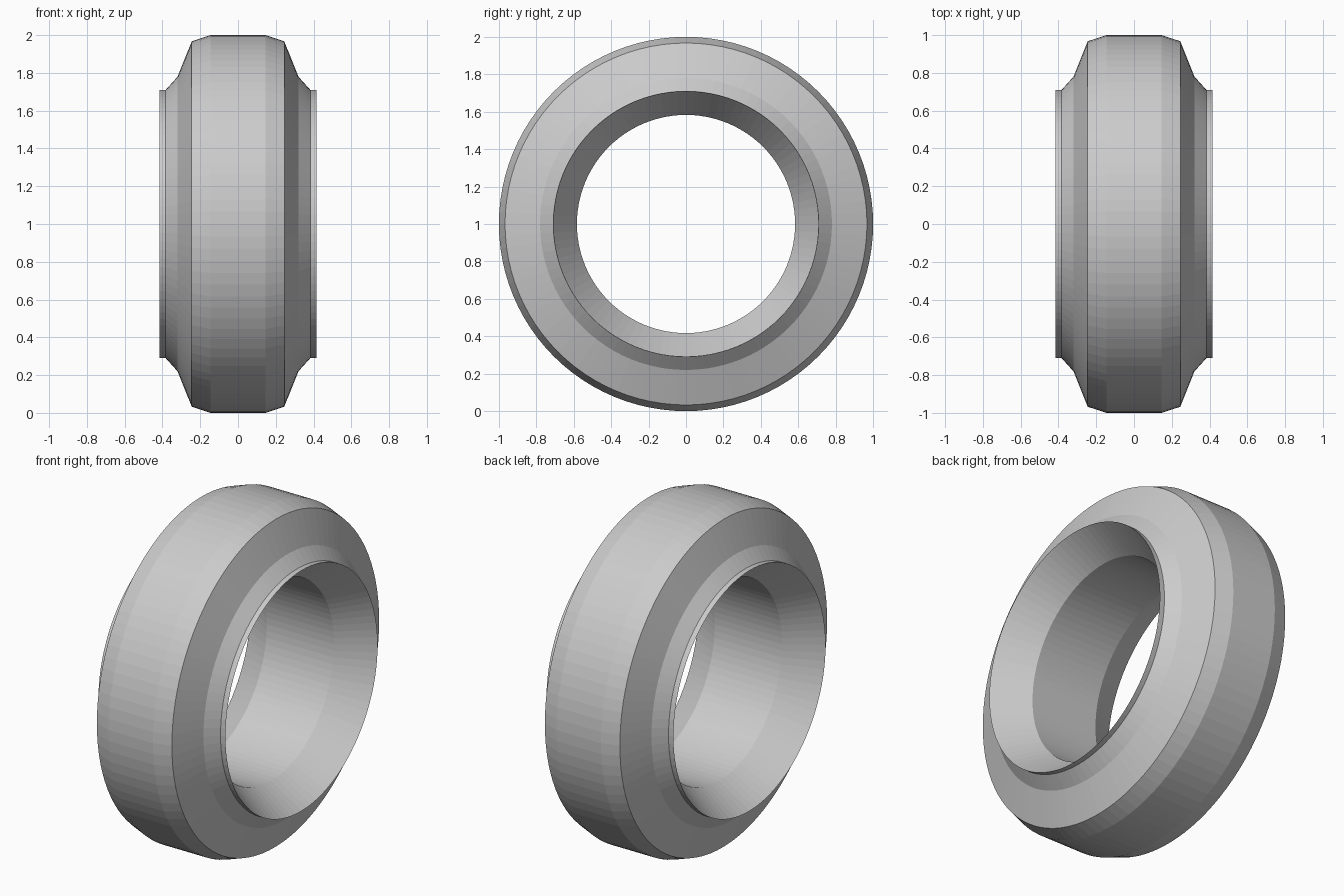
import bpy, bmesh
from math import cos, sin, tau

cube = bpy.data.objects.get("Cube")
if cube:
    bpy.data.objects.remove(cube, do_unlink=True)

SEGMENTS = 96

# Plain grey for the whole ring
grey = bpy.data.materials.new("plain grey")
grey.use_nodes = True
colour = (0.6, 0.6, 0.6, 1)
grey.diffuse_color = colour
grey.node_tree.nodes["Principled BSDF"].inputs["Base Color"].default_value = colour

# Half of the cross-section as (x, radius): tread, shoulder, sidewall, lip, bore
half = [(0.145, 1.0), (0.245, 0.967), (0.32, 0.78), (0.383, 0.71),
        (0.415, 0.71), (0.22, 0.583)]
profile = half + [(-x, r) for x, r in reversed(half)]

# Sweep the closed cross-section round the x axis
bm = bmesh.new()
rings = []
for i in range(SEGMENTS):
    a = tau * i / SEGMENTS
    rings.append([bm.verts.new((x, r * cos(a), 1 + r * sin(a))) for x, r in profile])
for i, ring in enumerate(rings):
    following = rings[(i + 1) % SEGMENTS]
    for j in range(len(profile)):
        k = (j + 1) % len(profile)
        bm.faces.new((ring[j], ring[k], following[k], following[j]))
bmesh.ops.recalc_face_normals(bm, faces=bm.faces)

mesh = bpy.data.meshes.new("wheel_ring")
bm.to_mesh(mesh)
bm.free()
mesh.materials.append(grey)
wheel = bpy.data.objects.new("wheel_ring", mesh)
bpy.context.collection.objects.link(wheel)
